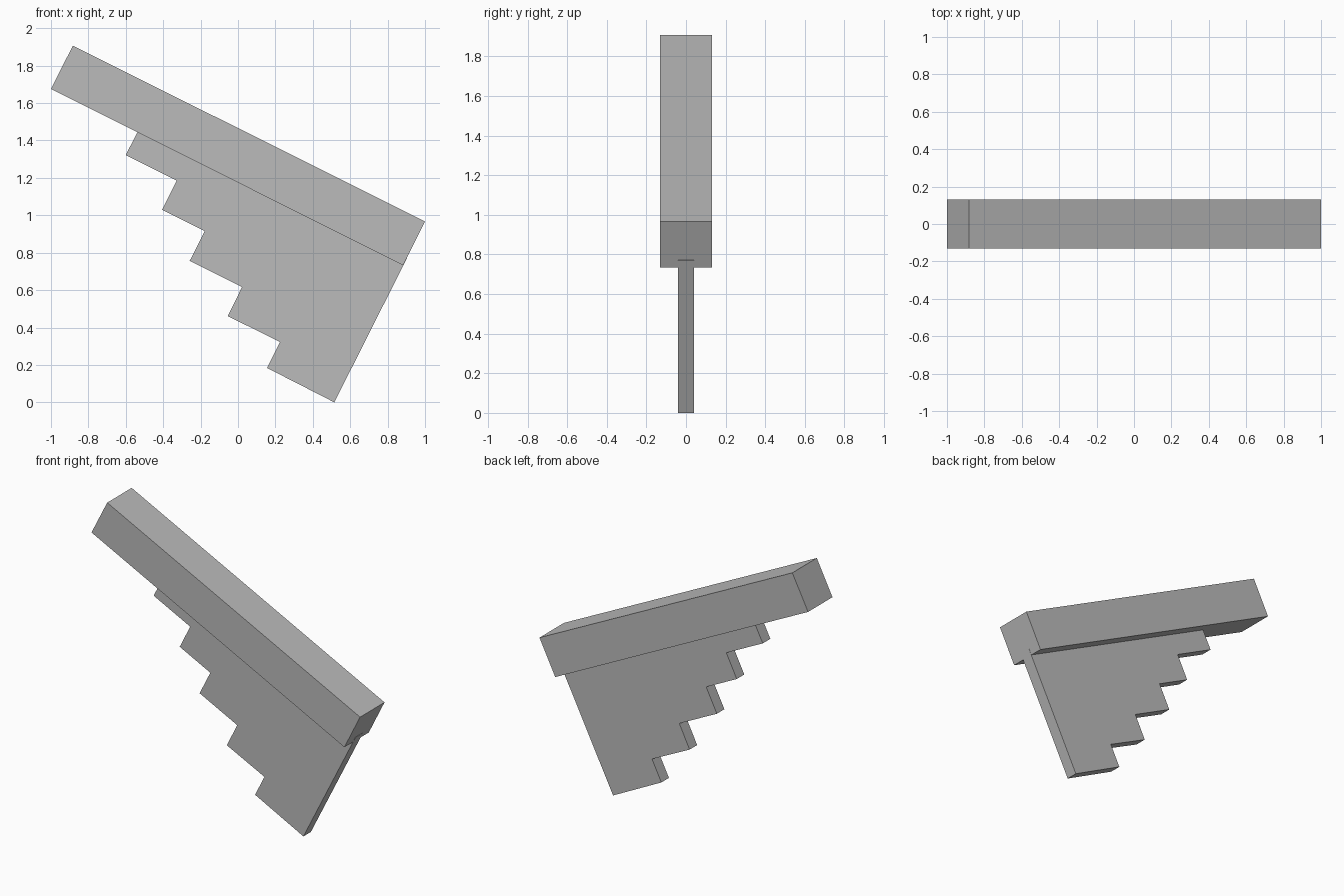
import bpy
import bmesh

cube = bpy.data.objects.get("Cube")
if cube:
    bpy.data.objects.remove(cube, do_unlink=True)

grey = bpy.data.materials.new("plain grey")
grey.use_nodes = True
colour = (0.5, 0.5, 0.5, 1)
grey.diffuse_color = colour
grey.node_tree.nodes["Principled BSDF"].inputs["Base Color"].default_value = colour


def extrude_profile(name, points, half_depth):
    """Solid plate from an (x, z) outline, centred on y = 0."""
    bm = bmesh.new()
    face = bm.faces.new([bm.verts.new((x, -half_depth, z)) for x, z in points])
    result = bmesh.ops.extrude_face_region(bm, geom=[face])
    verts = [v for v in result["geom"] if isinstance(v, bmesh.types.BMVert)]
    bmesh.ops.translate(bm, verts=verts, vec=(0, 2 * half_depth, 0))
    bmesh.ops.recalc_face_normals(bm, faces=bm.faces)
    mesh = bpy.data.meshes.new(name)
    bm.to_mesh(mesh)
    bm.free()
    mesh.materials.append(grey)
    obj = bpy.data.objects.new(name, mesh)
    bpy.context.collection.objects.link(obj)
    return obj


# Thick sloping handle
extrude_profile("handle", [(-1, 1.675), (-0.883, 1.907), (1, 0.967), (0.883, 0.733)], 0.13)

# Thin stepped blade, its root set into the handle
extrude_profile("stepped_blade", [
    (-0.52, 1.48), (-0.6, 1.322), (-0.328, 1.186), (-0.406, 1.03),
    (-0.178, 0.916), (-0.258, 0.757), (0.022, 0.617), (-0.055, 0.461),
    (0.225, 0.323), (0.155, 0.184), (0.515, 0.0), (0.903, 0.77),
], 0.04)
